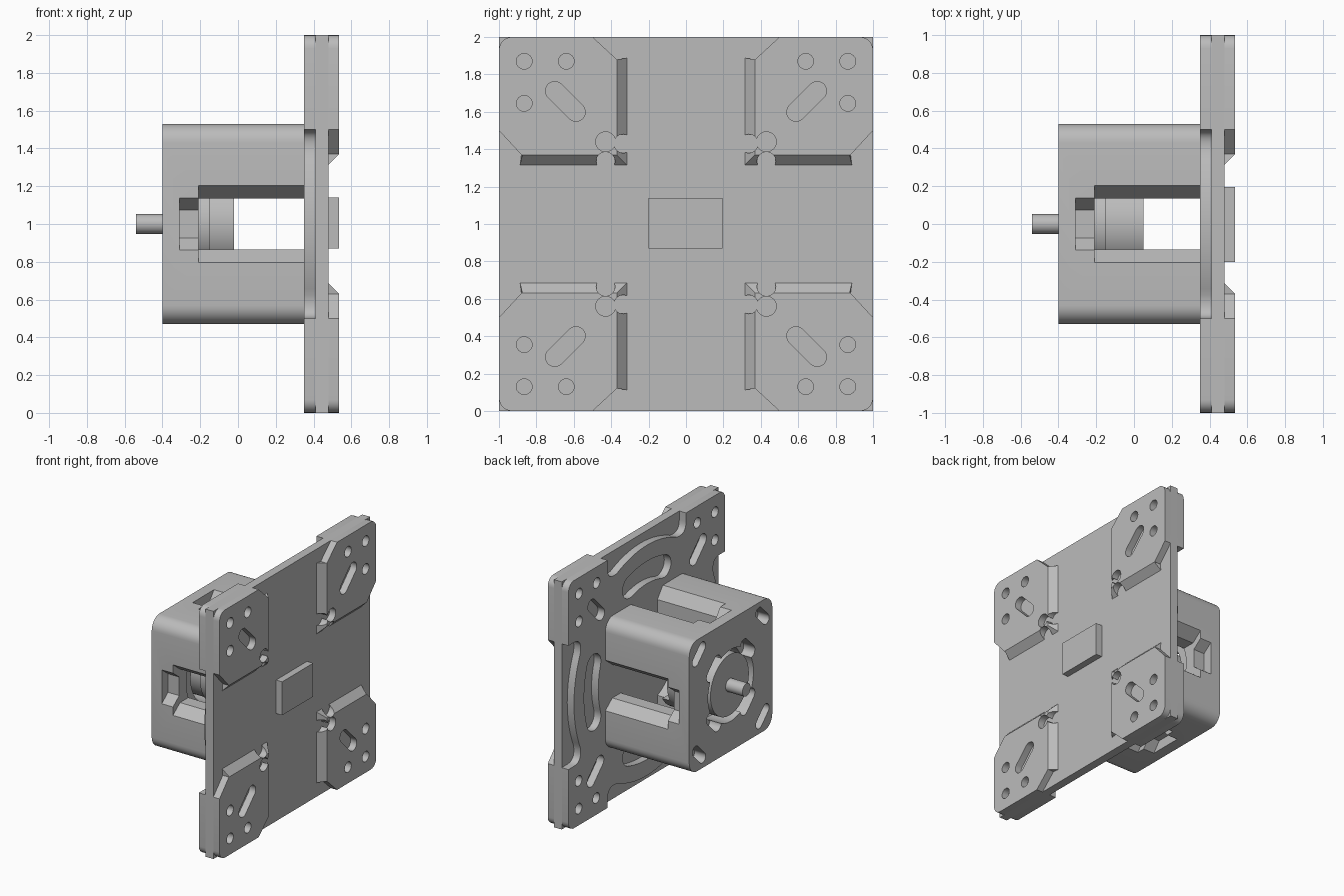
import bpy, bmesh
from math import sin, cos, pi, radians

if "Cube" in bpy.data.objects:
    bpy.data.objects.remove(bpy.data.objects["Cube"])

grey = bpy.data.materials.new("grey")
grey.diffuse_color = (0.5, 0.5, 0.5, 1)
grey.use_nodes = True
grey.node_tree.nodes["Principled BSDF"].inputs["Base Color"].default_value = grey.diffuse_color


def prism(name, pts, x0, x1, top=None):
    """Solid along x from a (y, z) outline; top gives an optional other end outline."""
    bm = bmesh.new()
    a = [bm.verts.new((x0, y, z)) for y, z in pts]
    b = [bm.verts.new((x1, y, z)) for y, z in (top or pts)]
    n = len(a)
    bm.faces.new(a)
    bm.faces.new(b)
    for i in range(n):
        j = (i + 1) % n
        bm.faces.new((a[i], a[j], b[j], b[i]))
    bmesh.ops.recalc_face_normals(bm, faces=bm.faces)
    me = bpy.data.meshes.new(name)
    bm.to_mesh(me)
    bm.free()
    me.materials.append(grey)
    ob = bpy.data.objects.new(name, me)
    ob.location = (0, 0, 1)
    bpy.context.collection.objects.link(ob)
    return ob


def apply(ob, mod):
    bpy.context.view_layer.objects.active = ob
    bpy.ops.object.modifier_apply(modifier=mod.name)


def cut(ob, pts, x0, x1):
    c = prism("cutter", pts, x0, x1)
    bpy.context.view_layer.update()
    m = ob.modifiers.new("cut", 'BOOLEAN')
    m.operation, m.solver, m.object = 'DIFFERENCE', 'EXACT', c
    apply(ob, m)
    bpy.data.objects.remove(c)


def smooth(ob):
    bpy.ops.object.select_all(action='DESELECT')
    ob.select_set(True)
    bpy.context.view_layer.objects.active = ob
    bpy.ops.object.shade_smooth_by_angle(angle=radians(30))


def arc(cy, cz, r, a0, a1, n):
    return [(cy + r * cos(radians(a0 + (a1 - a0) * i / n)),
             cz + r * sin(radians(a0 + (a1 - a0) * i / n))) for i in range(n + 1)]


def circle(cy, cz, r, n=32):
    return arc(cy, cz, r, 0, 360, n)[:-1]


def slot(cy, cz, d, r, ang):
    dy, dz = d * cos(radians(ang)), d * sin(radians(ang))
    return (arc(cy + dy, cz + dz, r, ang - 90, ang + 90, 10)
            + arc(cy - dy, cz - dz, r, ang + 90, ang + 270, 10))


def rot(pts, k):
    for _ in range(k):
        pts = [(-z, y) for y, z in pts]
    return pts


def rect(y0, y1, z0, z1):
    return [(y0, z0), (y1, z0), (y1, z1), (y0, z1)]


corner = arc(0.93, 0.93, 0.07, 0, 90, 6)
corner_holes = [circle(0.865, 0.87, 0.042, 24), circle(0.64, 0.87, 0.042, 24),
                circle(0.865, 0.645, 0.042, 24), slot(0.645, 0.655, 0.08, 0.05, 45)]

# Solid square sheet in the middle of the plate
prism("plate_core", rect(-1, 1, -1, 1), 0.41, 0.48)

# Front corner pads: sloped inner edges, blind holes, relief at the inner corner
base = [(0.5, 1), (0.37, 0.88), (0.315, 0.887), (0.315, 0.315), (0.887, 0.315),
        (0.88, 0.37), (1, 0.5)] + corner
top = [(0.5, 1), (0.37, 0.88), (0.37, 0.875), (0.37, 0.37), (0.875, 0.37),
       (0.88, 0.37), (1, 0.5)] + corner
pad = prism("front_corner_pads", base, 0.48, 0.535, top)
for h in corner_holes + [circle(0.43, 0.44, 0.053), circle(0.43, 0.335, 0.05),
                         circle(0.335, 0.43, 0.05)]:
    cut(pad, h, 0.47, 0.55)
mir = pad.modifiers.new("mirror", 'MIRROR')
mir.use_axis = (False, True, True)
mir.use_clip = False
mir.use_mirror_merge = False
apply(pad, mir)
smooth(pad)

# Back layer: round centre flowing into four square corners
cove = []
for i in range(9):
    t = i / 8
    p = [(1 - t) ** 2, 2 * t * (1 - t), t * t]
    cove.append((p[0] * 0.85 + p[1] * 0.825 + p[2] * 0.93,
                 p[0] * 0.378 + p[1] * 0.5 + p[2] * 0.5))
side = [(1, -0.5)] + [(y, -z) for y, z in reversed(cove)]
side += arc(0, 0, 0.93, -24, 24, 20)[1:-1] + cove + [(1, 0.5)] + corner
back = prism("back_layer", sum((rot(side, k) for k in range(4)), []), 0.35, 0.41)
arc_slot = (arc(0, 0, 0.8, -18, 18, 14)
            + arc(0.71 * cos(radians(18)), 0.71 * sin(radians(18)), 0.09, 18, 198, 8)[1:-1]
            + arc(0, 0, 0.62, 18, -18, 14)
            + arc(0.71 * cos(radians(18)), -0.71 * sin(radians(18)), 0.09, 162, 342, 8)[1:-1])
for k in range(4):
    for h in corner_holes + [arc_slot]:
        cut(back, rot(h, k), 0.34, 0.42)
smooth(back)

# Small raised block on the front of the plate
prism("centre_block", rect(-0.2, 0.195, -0.13, 0.14), 0.48, 0.535)

# Motor housing: rounded box, round bore, four tapered windows
round_box = sum((rot(arc(0.43, 0.43, 0.1, 0, 90, 8), k) for k in range(4)), [])
housing = prism("motor_housing", round_box, -0.4, 0.35)
cut(housing, circle(0, 0, 0.36, 48), -0.22, 0.4)
cut(housing, circle(0, 0, 0.29, 48), -0.45, -0.1)
window = [(0.56, -0.227), (0.56, 0.227), (0.44, 0.135), (0.2, 0.135),
          (0.2, -0.135), (0.44, -0.135)]
notch = [(0.55, -0.152), (0.55, 0.152), (0.45, 0.075), (0.45, -0.075)]
for k in range(4):
    cut(housing, rot(window, k), -0.21, 0.4)
    cut(housing, rot(notch, k), -0.31, -0.2)
    cut(housing, rot(slot(0.405, 0.405, 0.06, 0.042, 135), k), -0.45, -0.3)
    cut(housing, rot(circle(0.405, 0.405, 0.03, 16), k), -0.35, -0.2)
    cut(housing, rot(slot(0.215, 0.215, 0.06, 0.05, 135), k), -0.45, -0.3)
smooth(housing)

# Motor: front can, rear can with a cross slot, and shaft
smooth(prism("motor_front_can", circle(0, 0, 0.245, 48), -0.39, -0.15))
rear = prism("motor_rear_can", circle(0, 0, 0.27, 48), -0.15, 0.05)
cut(rear, rect(-0.4, 0.4, -0.137, 0.142), -0.02, 0.1)
smooth(rear)
smooth(prism("shaft", circle(0, 0, 0.052, 24), -0.54, -0.38))
